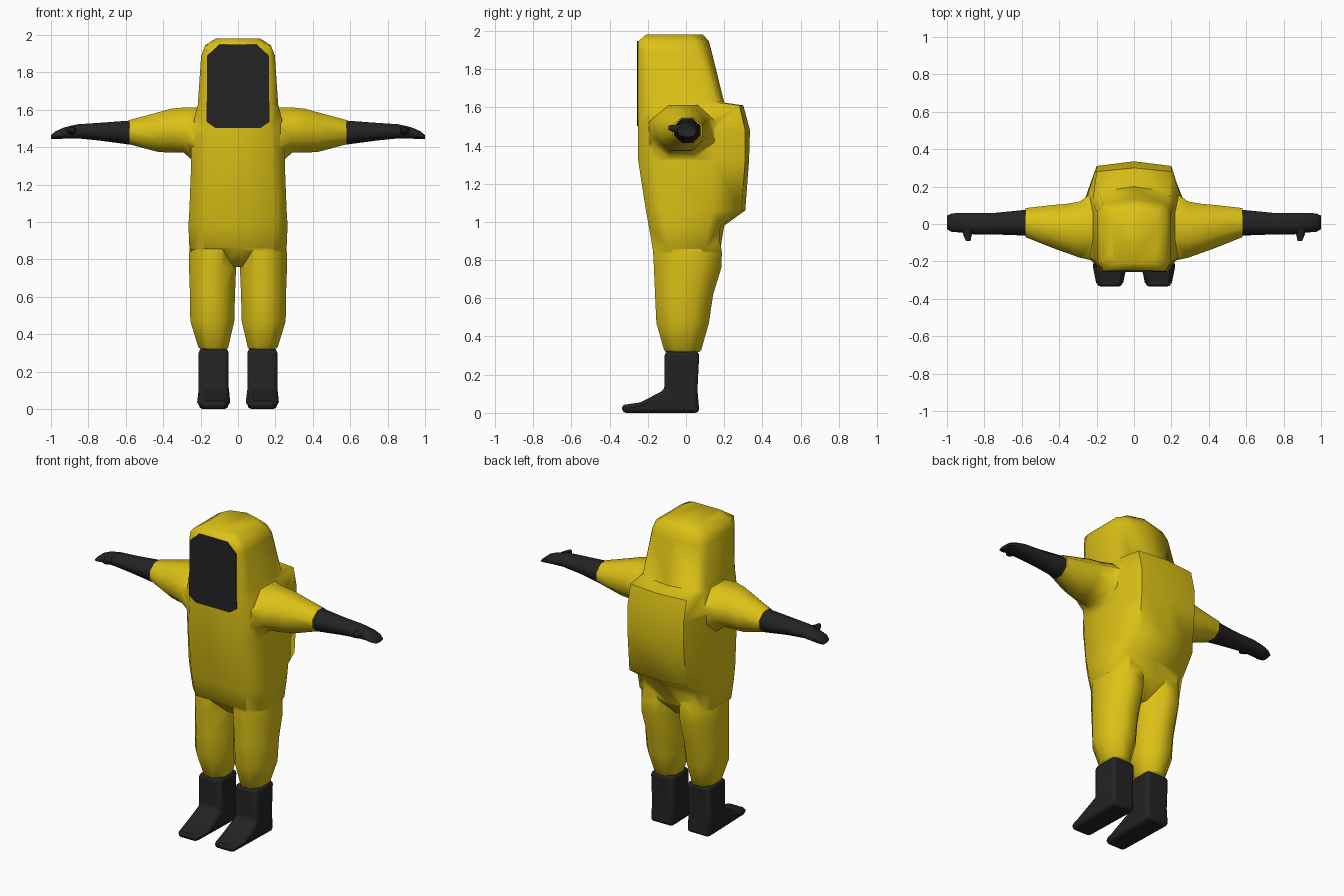
import bpy, bmesh, math
from mathutils import Vector

if "Cube" in bpy.data.objects:
    bpy.data.objects.remove(bpy.data.objects["Cube"])


def material(name, rgb):
    m = bpy.data.materials.new(name)
    m.diffuse_color = (*rgb, 1)
    m.use_nodes = True
    m.node_tree.nodes["Principled BSDF"].inputs["Base Color"].default_value = m.diffuse_color
    return m


YELLOW = material("suit yellow", (0.72, 0.54, 0.008))
BLACK = material("rubber black", (0.017, 0.017, 0.017))


def finish(name, bm, mat, angle=60):
    bmesh.ops.recalc_face_normals(bm, faces=bm.faces)
    me = bpy.data.meshes.new(name)
    bm.to_mesh(me)
    bm.free()
    ob = bpy.data.objects.new(name, me)
    bpy.context.collection.objects.link(ob)
    me.materials.append(mat)
    smooth(ob, angle)
    return ob


def smooth(ob, angle):
    bpy.ops.object.select_all(action='DESELECT')
    bpy.context.view_layer.objects.active = ob
    ob.select_set(True)
    bpy.ops.object.shade_smooth_by_angle(angle=math.radians(angle))


def loft(name, rings, mat, angle=60):
    """Skin a list of equal-length rings and cap both ends."""
    bm = bmesh.new()
    vs = [[bm.verts.new(p) for p in r] for r in rings]
    n = len(vs[0])
    for a, b in zip(vs, vs[1:]):
        for i in range(n):
            bm.faces.new((a[i], a[(i + 1) % n], b[(i + 1) % n], b[i]))
    bm.faces.new(vs[0])
    bm.faces.new(vs[-1])
    return finish(name, bm, mat, angle)


def octagon(u0, u1, v0, v1, c=0.3):
    """Rectangle with cut corners, c as a share of each side."""
    du, dv = (u1 - u0) * c, (v1 - v0) * c
    return [(u0 + du, v0), (u1 - du, v0), (u1, v0 + dv), (u1, v1 - dv),
            (u1 - du, v1), (u0 + du, v1), (u0, v1 - dv), (u0, v0 + dv)]


# Hood, torso and back hump in one skin:
# z, front half width, side half width, front y, side y front/back, back half width, back y, spine y
TORSO = [
    (1.98, .10, .12, -.21, -.16, .02, .10, .06, .09),
    (1.945, .165, .175, -.25, -.20, .05, .14, .09, .12),
    (1.89, .17, .197, -.252, -.20, .06, .165, .11, .135),
    (1.625, .17, .215, -.252, -.19, .10, .19, .17, .20),
    (1.61, .17, .22, -.252, -.19, .13, .20, .28, .30),
    (1.48, .17, .25, -.252, -.17, .15, .20, .31, .335),
    (1.32, .18, .25, -.25, -.16, .15, .20, .31, .33),
    (1.06, .19, .26, -.21, -.13, .14, .20, .29, .31),
    (.98, .19, .265, -.195, -.11, .12, .19, .18, .20),
    (.86, .18, .26, -.175, -.09, .10, .17, .17, .18),
    (.76, .10, .20, -.08, -.05, .05, .10, .09, .09),
]


def torso_ring(z, a, w, yf, s0, s1, pw, yb, yc):
    half = [(a, yf), (w, s0), (w, s1), (pw, yb)]
    pts = [(0, yf)] + half + [(0, yc)] + [(-x, y) for x, y in reversed(half)]
    return [Vector((x, y, z)) for x, y in pts]


suit = loft("suit", [torso_ring(*r) for r in TORSO], YELLOW)

# Sleeves run across the shoulders: x, y range, z range
SLEEVE = [(.15, -.20, .17, 1.32, 1.61), (.22, -.195, .17, 1.31, 1.612),
          (.29, -.18, .12, 1.37, 1.612), (.36, -.155, .108, 1.37, 1.605),
          (.43, -.13, .102, 1.375, 1.585), (.58, -.07, .085, 1.415, 1.545)]
rows = [(-r[0],) + r[1:] for r in reversed(SLEEVE)] + SLEEVE
sleeves = loft("sleeves", [[Vector((x, y, z)) for y, z in octagon(*q)]
                           for x, *q in rows], YELLOW)

# Trouser legs: z, x range, y range
LEG = [(.95, .03, .245, -.17, .17), (.84, .008, .261, -.172, .188),
       (.76, .01, .262, -.168, .185), (.62, .016, .257, -.162, .142),
       (.47, .02, .255, -.155, .12), (.33, .052, .212, -.115, .08),
       (.318, .06, .20, -.105, .07)]
parts = [sleeves]
for s, side in ((1, "left"), (-1, "right")):
    parts.append(loft(side + "_trouser_leg",
                      [[Vector((s * x, y, z)) for x, y in octagon(*q)]
                       for z, *q in LEG], YELLOW))

# Join the suit pieces into one outer skin
for p in parts:
    mod = suit.modifiers.new("join", 'BOOLEAN')
    mod.operation, mod.solver, mod.object = 'UNION', 'EXACT', p
    bpy.context.view_layer.objects.active = suit
    bpy.ops.object.modifier_apply(modifier=mod.name)
    bpy.data.objects.remove(p)
smooth(suit, 60)


def plate(name, outline, depth, mat):
    """Extrude a flat outline by a depth vector."""
    bm = bmesh.new()
    f = bm.faces.new([bm.verts.new(p) for p in outline])
    r = bmesh.ops.extrude_face_region(bm, geom=[f])
    bmesh.ops.translate(bm, vec=depth, verts=[
        v for v in r["geom"] if isinstance(v, bmesh.types.BMVert)])
    return finish(name, bm, mat, 40)


# Visor plate on the hood front
VISOR = [(.10, 1.948), (.165, 1.89), (.168, 1.535), (.12, 1.502)]
plate("visor", [(x, -.257, z) for x, z in VISOR] +
      [(-x, -.257, z) for x, z in reversed(VISOR)], Vector((0, .008, 0)), BLACK)

# Boot side profile (y, z)
BOOT = [(.07, 0), (.06, .12), (.07, .322), (-.112, .322), (-.112, .12),
        (-.24, .055), (-.325, .042), (-.335, .03), (-.335, 0)]
# Glove: x, y range, z range
GLOVE = [(.575, -.062, .076, 1.413, 1.542), (.74, -.056, .06, 1.435, 1.53),
         (.86, -.055, .06, 1.447, 1.522), (.93, -.045, .06, 1.445, 1.505),
         (.975, -.042, .056, 1.444, 1.485), (1.0, -.028, .045, 1.444, 1.464)]
# Thumb: y, x range, z range
THUMB = [(-.03, .855, .92, 1.465, 1.512), (-.06, .868, .912, 1.468, 1.508),
         (-.092, .875, .898, 1.482, 1.505)]

for s, side in ((1, "left"), (-1, "right")):
    boot = plate(side + "_boot", [(s * .05, y, z) for y, z in BOOT],
                 Vector((s * .16, 0, 0)), BLACK)
    for v in boot.data.vertices:  # narrow the toe
        if v.co.y < -.3:
            v.co.x = s * .13 + (v.co.x - s * .13) * .85
    bev = boot.modifiers.new("round", 'BEVEL')
    bev.width, bev.segments, bev.limit_method = .022, 2, 'ANGLE'
    bev.angle_limit = math.radians(60)
    loft(side + "_glove", [[Vector((s * x, y, z)) for y, z in octagon(*q)]
                           for x, *q in GLOVE], BLACK)
    loft(side + "_thumb", [[Vector((s * x, y, z)) for x, z in octagon(*q)]
                           for y, *q in THUMB], BLACK)
